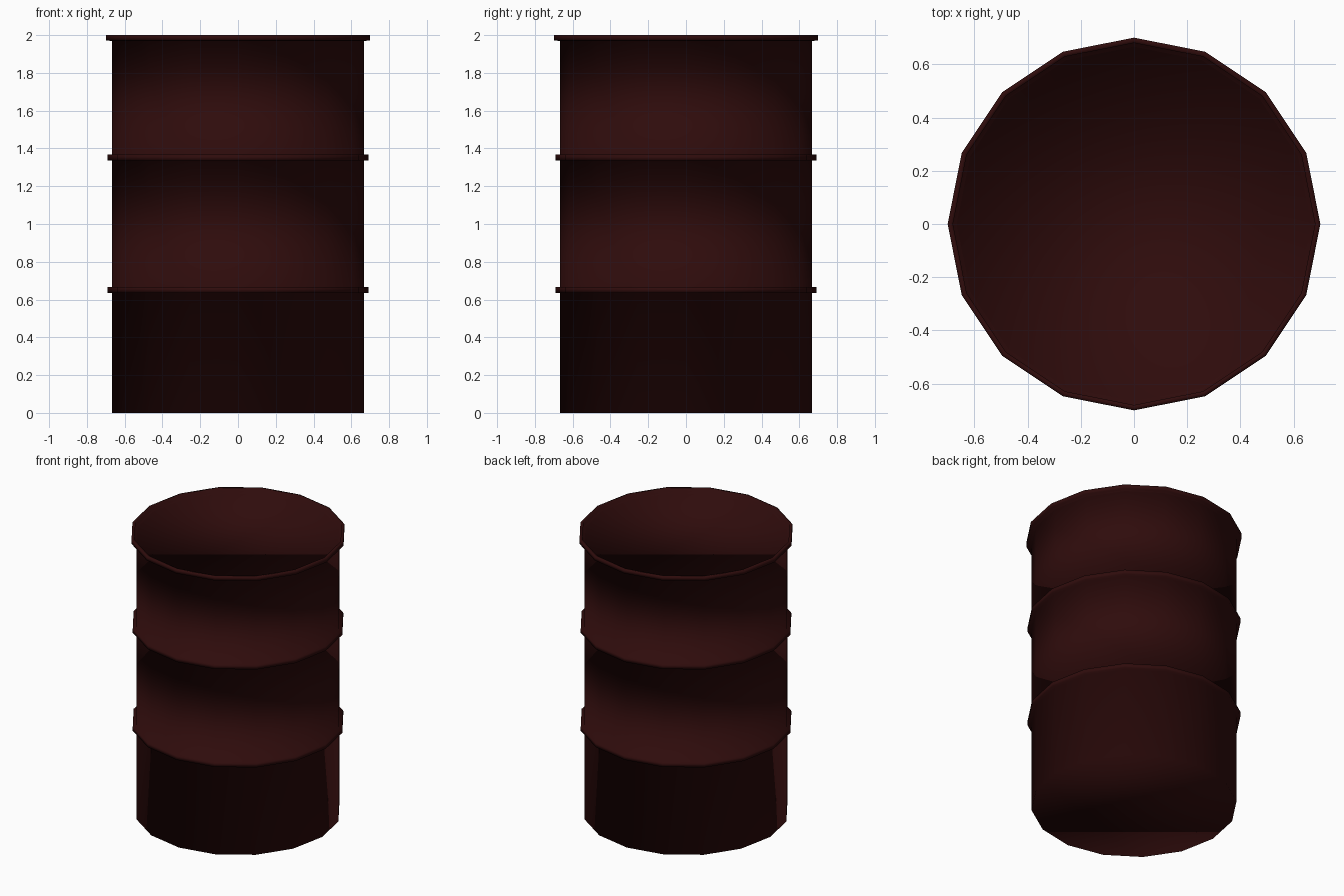
import bpy, bmesh, math

if "Cube" in bpy.data.objects:
    bpy.data.objects.remove(bpy.data.objects["Cube"])

SIDES = 16

# Dark red paint
paint = bpy.data.materials.new("dark red paint")
paint.diffuse_color = (0.028, 0.0035, 0.0035, 1)
paint.use_nodes = True
paint.node_tree.nodes["Principled BSDF"].inputs["Base Color"].default_value = paint.diffuse_color

# Drum outline (radius, height): body, two hoops, top rim and sunken lid
BODY, HOOP, RIM, LID = 0.666, 0.692, 0.70, 0.68
profile = [(BODY, 0.0)]
for low, high in ((0.636, 0.667), (1.336, 1.367)):
    profile += [(BODY, low), (HOOP, low), (HOOP, high), (BODY, high)]
profile += [(BODY, 1.972), (RIM, 1.972), (RIM, 2.0), (LID, 2.0), (LID, 1.97)]

# Lathe the outline and cap both ends
bm = bmesh.new()
rings = []
for r, z in profile:
    angles = [2 * math.pi * i / SIDES for i in range(SIDES)]
    rings.append([bm.verts.new((r * math.cos(a), r * math.sin(a), z)) for a in angles])
for lower, upper in zip(rings, rings[1:]):
    for i in range(SIDES):
        j = (i + 1) % SIDES
        bm.faces.new((lower[i], lower[j], upper[j], upper[i]))
bm.faces.new(rings[0][::-1])
bm.faces.new(rings[-1])

# The whole drum is smooth shaded, with soft edges
for f in bm.faces:
    f.smooth = True
mesh = bpy.data.meshes.new("drum")
bm.to_mesh(mesh)
bm.free()
mesh.materials.append(paint)
drum = bpy.data.objects.new("drum", mesh)
bpy.context.collection.objects.link(drum)
